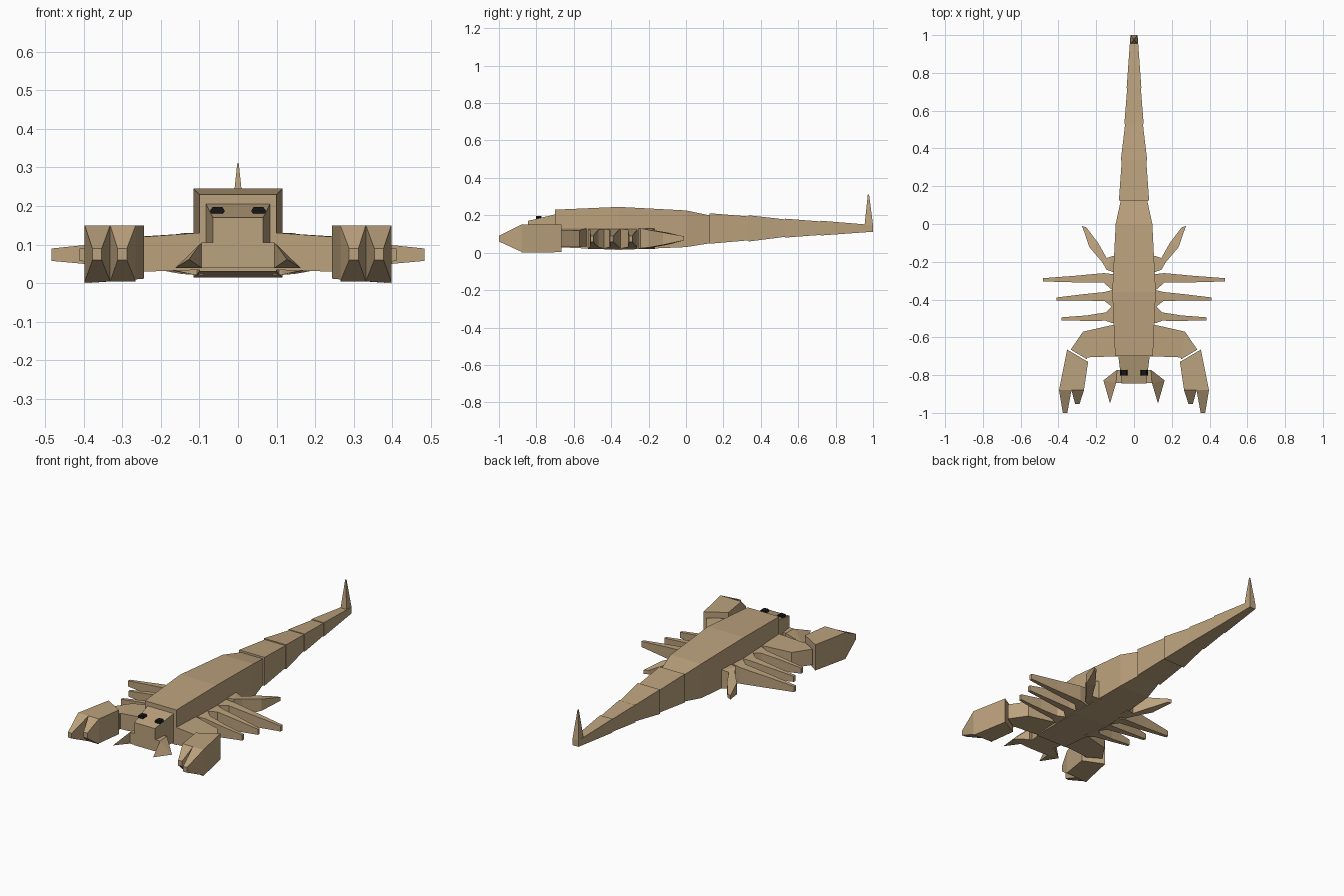
import bpy, bmesh


def material(name, color):
    m = bpy.data.materials.new(name)
    m.diffuse_color = (*color, 1)
    return m


TAN = material("sand tan", (0.50, 0.36, 0.205))
BLACK = material("eye black", (0.008, 0.008, 0.008))


def finish(bm, name, mat):
    bmesh.ops.remove_doubles(bm, verts=bm.verts, dist=0.0001)
    bmesh.ops.recalc_face_normals(bm, faces=bm.faces)
    me = bpy.data.meshes.new(name)
    bm.to_mesh(me)
    bm.free()
    me.materials.append(mat)
    ob = bpy.data.objects.new(name, me)
    bpy.context.collection.objects.link(ob)
    return ob


def loft(name, sections, mat=TAN, mirror=False):
    """Join upright rectangles (xa, ya, xb, yb, z_low, z_high) into a closed solid."""
    bm = bmesh.new()
    rings = []
    for xa, ya, xb, yb, lo, hi in sections:
        rings.append([bm.verts.new(p) for p in
                      ((xa, ya, lo), (xb, yb, lo), (xb, yb, hi), (xa, ya, hi))])
    for a, b in zip(rings, rings[1:]):
        for i in range(4):
            j = (i + 1) % 4
            bm.faces.new((a[i], a[j], b[j], b[i]))
    bm.faces.new(rings[0])
    bm.faces.new(rings[-1])
    ob = finish(bm, name, mat)
    if mirror:
        ob.modifiers.new("mirror", 'MIRROR')
    return ob


def along_y(name, rows):
    """Centred solid from rows of (y, half_width, z_low, z_high)."""
    return loft(name, [(-w, y, w, y, lo, hi) for y, w, lo, hi in rows])


def hull(name, points, mat=TAN):
    """Mirrored convex solid around a few corner points."""
    bm = bmesh.new()
    for p in points:
        bm.verts.new(p)
    bmesh.ops.convex_hull(bm, input=bm.verts)
    ob = finish(bm, name, mat)
    ob.modifiers.new("mirror", 'MIRROR')
    return ob


# Body and head
along_y("body", [(-0.70, 0.10, 0.03, 0.23), (-0.36, 0.115, 0.015, 0.245),
                 (0.0, 0.097, 0.03, 0.226), (0.125, 0.07, 0.05, 0.20)])
along_y("head", [(-0.845, 0.065, 0.04, 0.17), (-0.70, 0.083, 0.04, 0.205)])

# Tail segments, each stepping in a little from the last
tail = [((0.125, 0.08, 0.048, 0.211), (0.335, 0.065, 0.066, 0.194)),
        ((0.335, 0.07, 0.06, 0.20), (0.53, 0.047, 0.085, 0.178)),
        ((0.53, 0.051, 0.081, 0.182), (0.72, 0.036, 0.095, 0.167)),
        ((0.72, 0.039, 0.092, 0.171), (1.0, 0.019, 0.112, 0.148))]
for n, rows in enumerate(tail, 1):
    along_y(f"tail_segment_{n}", rows)

# Upright sting
along_y("sting", [(0.955, 0.019, 0.112, 0.152), (1.0, 0.019, 0.112, 0.148)])
bm = bmesh.new()
base = [bm.verts.new(p) for p in ((-0.019, 0.955, 0.15), (0.019, 0.955, 0.15),
                                  (0.019, 1.0, 0.147), (-0.019, 1.0, 0.147))]
tip = [bm.verts.new(p) for p in ((-0.002, 0.972, 0.31), (0.002, 0.972, 0.31),
                                 (0.002, 0.979, 0.31), (-0.002, 0.979, 0.31))]
for i in range(4):
    j = (i + 1) % 4
    bm.faces.new((base[i], base[j], tip[j], tip[i]))
bm.faces.new(base)
bm.faces.new(tip)
finish(bm, "sting_point", TAN)

# Eyes
hull("eyes", [(x, y, z) for y in (-0.803, -0.772)
              for x, z in ((0.034, 0.187), (0.042, 0.177), (0.066, 0.177),
                           (0.073, 0.187), (0.066, 0.197), (0.040, 0.197))], BLACK)

# Mouth pincers: side bracket and forward spike
hull("mouth_bracket", [(0.055, -0.775, 0.04), (0.055, -0.775, 0.105),
                       (0.055, -0.842, 0.04), (0.055, -0.842, 0.105),
                       (0.09, -0.772, 0.04), (0.09, -0.772, 0.105),
                       (0.095, -0.842, 0.04), (0.095, -0.842, 0.105),
                       (0.162, -0.828, 0.04)])
hull("mouth_spike", [(0.095, -0.842, 0.04), (0.095, -0.842, 0.105),
                     (0.162, -0.828, 0.04), (0.127, -0.95, 0.062)])

# Claw arms
loft("claw_arm", [(0.08, -0.527, 0.08, -0.70, 0.035, 0.132),
                  (0.27, -0.57, 0.25, -0.706, 0.03, 0.12),
                  (0.335, -0.665, 0.25, -0.716, 0.03, 0.12)], mirror=True)
# Claw palms
hull("claw_palm", [(0.354, -0.665, 0.003), (0.354, -0.665, 0.15),
                   (0.243, -0.73, 0.012), (0.243, -0.73, 0.15),
                   (0.265, -0.88, 0.01), (0.265, -0.88, 0.15),
                   (0.397, -0.88, 0.0), (0.397, -0.88, 0.15)])
# Claw fingers
for name, x0, x1, cx, end in (("outer_finger", 0.331, 0.397, 0.365, -1.0),
                              ("inner_finger", 0.265, 0.331, 0.30, -0.952)):
    loft(name, [(x0, -0.88, x1, -0.88, 0.005, 0.15),
                (cx - 0.012, end, cx + 0.012, end, 0.06, 0.09)], mirror=True)

# Legs: wedge root, narrow neck, then a long taper
legs = [("front_leg", -0.435, -0.525, (0.15, -0.468, -0.512),
         (0.25, -0.484, -0.513), (0.384, -0.494, -0.51)),
        ("middle_leg", -0.35, -0.44, (0.155, -0.36, -0.408),
         (0.27, -0.372, -0.405), (0.41, -0.389, -0.405)),
        ("long_leg", -0.265, -0.35, (0.16, -0.26, -0.311),
         (0.31, -0.274, -0.309), (0.483, -0.287, -0.304))]
for name, back, front, neck, mid, end in legs:
    loft(name, [(0.09, back, 0.09, front, 0.02, 0.128),
                (0.115, back, 0.115, front, 0.022, 0.128),
                (neck[0], neck[1], neck[0], neck[2], 0.03, 0.122),
                (mid[0], mid[1], mid[0], mid[2], 0.042, 0.108),
                (end[0], end[1], end[0], end[2], 0.058, 0.09)], mirror=True)

# Back legs sweep rearward
loft("back_leg", [(0.09, -0.165, 0.09, -0.262, 0.02, 0.13),
                  (0.113, -0.17, 0.145, -0.242, 0.024, 0.13),
                  (0.145, -0.18, 0.17, -0.20, 0.028, 0.122),
                  (0.19, -0.10, 0.236, -0.123, 0.042, 0.108),
                  (0.252, -0.018, 0.275, -0.01, 0.066, 0.088)], mirror=True)
